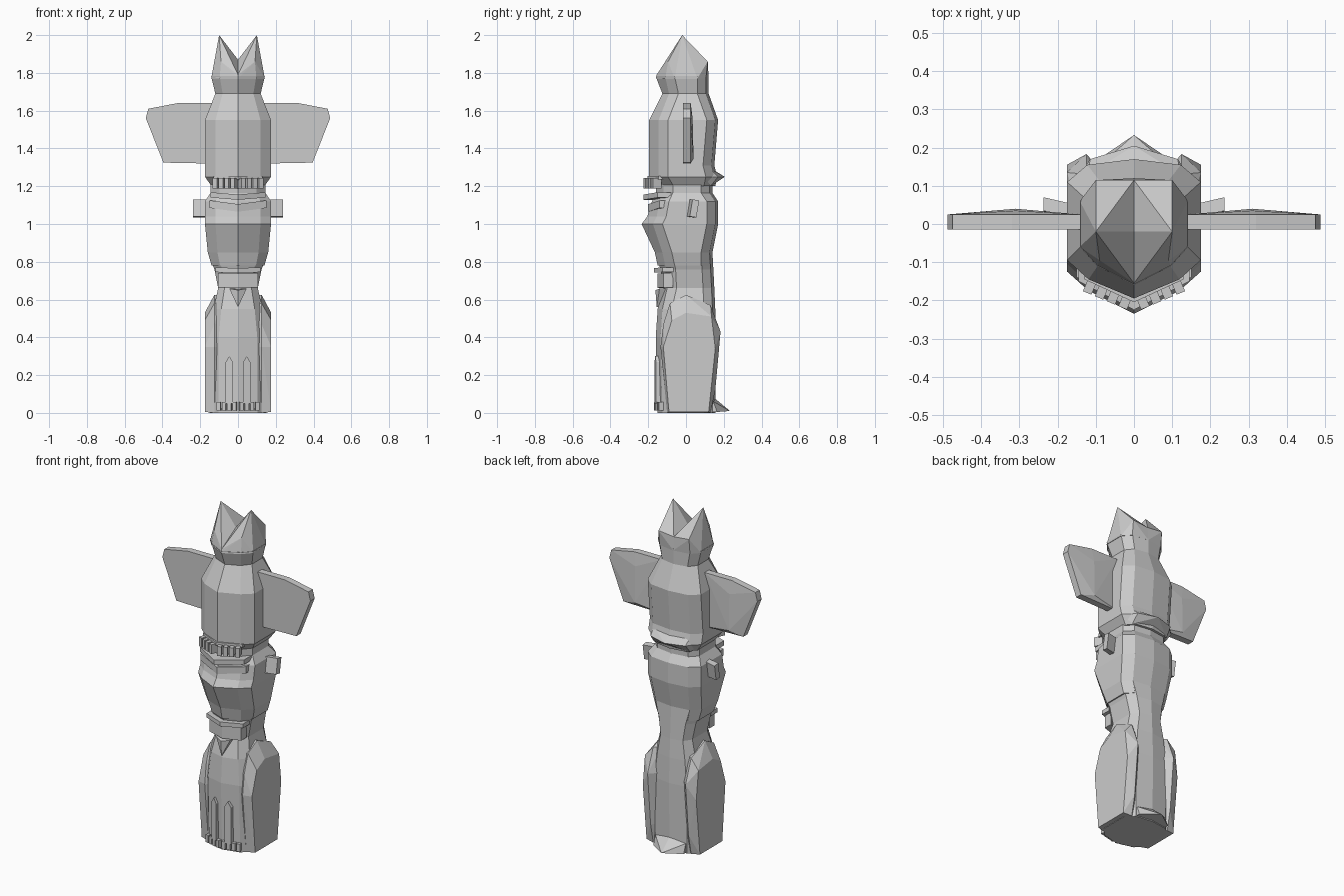
import bpy, bmesh
from mathutils import Vector, Matrix


def finish(name, bm, mirror=False):
    bmesh.ops.recalc_face_normals(bm, faces=bm.faces)
    me = bpy.data.meshes.new(name)
    bm.to_mesh(me)
    bm.free()
    ob = bpy.data.objects.new(name, me)
    bpy.context.collection.objects.link(ob)
    if mirror:
        ob.modifiers.new("mirror", 'MIRROR').use_mirror_merge = False
    return ob


def hull(name, pts, mirror=True):
    bm = bmesh.new()
    vs = [bm.verts.new(p) for p in pts]
    r = bmesh.ops.convex_hull(bm, input=vs)
    junk = [v for v in r['geom_interior'] if isinstance(v, bmesh.types.BMVert)]
    bmesh.ops.delete(bm, geom=junk, context='VERTS')
    bmesh.ops.dissolve_limit(bm, angle_limit=0.02, verts=bm.verts, edges=bm.edges)
    return finish(name, bm, mirror)


def loft(name, rings):
    # ring: z, half width, front y, back y, depth of the front crease
    bm = bmesh.new()
    loops = []
    for z, w, f, b, d in rings:
        half = [(0, f), (.68 * w, f + d), (w, f + d + .05), (w, b - .06), (.7 * w, b - .015), (0, b)]
        full = half + [(-x, y) for x, y in half[-2:0:-1]]
        loops.append([bm.verts.new((x, y, z)) for x, y in full])
    n = len(loops[0])
    for a, b in zip(loops, loops[1:]):
        for i in range(n):
            bm.faces.new((a[i], a[(i + 1) % n], b[(i + 1) % n], b[i]))
    bm.faces.new(loops[0])
    bm.faces.new(loops[-1])
    return finish(name, bm)


def v_band(name, z0, z1, f, w, d, sag=0, thick=.05):
    # lip that wraps the front crease, dipping at the middle
    hull_pts = []
    for z in (z0, z1):
        hull_pts += [(0, f, z - sag), (w, f + d, z), (w, f + d + thick, z), (0, f + thick, z - sag)]
    return hull(name, hull_pts)


def block(name, x, y, z, sx, sy, sz, turn=0):
    m = Matrix.Rotation(turn, 3, 'Z')
    pts = [Vector((x, y, z)) + m @ Vector((a * sx / 2, b * sy / 2, c * sz / 2))
           for a in (-1, 1) for b in (-1, 1) for c in (-1, 1)]
    return hull(name, pts)


# Carved trunk, bottom to top
loft("lower_body", [
    (0, .15, -.15, .155, .025), (.40, .15, -.16, .16, .025), (.55, .13, -.15, .155, .025),
    (.66, .105, -.12, .15, .02), (.76, .125, -.135, .145, .03), (.85, .16, -.165, .14, .04)])
loft("middle_body", [
    (.78, .14, -.15, .14, .04), (.85, .16, -.165, .14, .04), (1.0, .175, -.235, .17, .06),
    (1.04, .175, -.205, .17, .05), (1.12, .175, -.18, .17, .04),
    (1.165, .145, -.16, .14, .04), (1.21, .145, -.16, .14, .04)])
loft("upper_body", [
    (1.20, .14, -.165, .155, .05), (1.25, .175, -.195, .165, .05), (1.31, .175, -.195, .15, .05),
    (1.55, .175, -.195, .17, .05), (1.69, .12, -.125, .12, .035), (1.78, .142, -.16, .12, .05)])

# Head top with two pointed ears
hull("ears", [(0, -.16, 1.77), (.097, -.11, 1.77), (.142, -.06, 1.77), (.142, .06, 1.77),
              (.1, .105, 1.77), (0, .12, 1.77), (0, -.155, 1.79), (.09, -.095, 1.86),
              (.1, .115, 1.86), (0, .115, 1.85), (0, -.02, 1.87), (.1, -.02, 2.0), (.125, 0, 1.86)])

# Spread upper wings
wing = [(.14, 1.64), (.32, 1.64), (.475, 1.61), (.488, 1.56), (.395, 1.325), (.31, 1.335), (.14, 1.32)]
hull("spread_wing", [(x, y, z) for x, z in wing for y in (-.015, .025)] + [(.31, .04, 1.345), (.31, .035, 1.56)])

# Folded lower wings: wide inner outline, narrower outer face
inner = [(-.10, 0), (-.135, .35), (-.12, .47), (-.085, .58), (0, .625), (.13, .57), (.183, .43), (.155, .12), (.13, 0)]
outer = [(-.09, .005), (-.12, .35), (-.075, .49), (0, .53), (.135, .51), (.155, .34), (.12, .005)]
hull("folded_wing", [(.125, y, z) for y, z in inner] + [(.09, y * .8, z) for y, z in inner]
     + [(.176, y, z) for y, z in outer])

# Back ridge and tail wedge
hull("back_ridge", [(0, .205, 1.25), (.115, .17, 1.25), (.16, .10, 1.25), (.12, .13, 1.20), (0, .13, 1.20),
                    (.12, .13, 1.29), (0, .14, 1.29), (0, .1, 1.25)])
hull("tail", [(0, .233, .01), (.10, .165, .005), (.10, .13, .005), (0, .13, .005), (0, .155, .075), (.10, .145, .06)])

# Upper mouth: teeth and lips
for i in range(4):
    x = .02 + i * .031
    block("tooth", x, -.205 + .42 * x, 1.215, .024, .05, .055, .4)
v_band("upper_lip", 1.235, 1.255, -.205, .13, .06)
v_band("lower_lip", 1.14, 1.168, -.225, .145, .075, .012, .07)
v_band("chin", 1.085, 1.125, -.20, .15, .06, .02, .06)

# Side ear blocks
hull("side_ear", [(.15, y0 - .02, z) if x0 else (.237, y0, z)
                  for x0 in (0, 1) for y0, z in ((.02, 1.04), (.055, 1.035), (.035, 1.13), (.07, 1.125))])

# Lower face: brow, snout and beak
v_band("brow", .745, .77, -.17, .12, .045, .003, .06)
v_band("snout", .665, .74, -.15, .105, .03, .003, .05)
hull("beak", [(0, -.155, .56), (.046, -.14, .658), (0, -.162, .65), (0, -.10, .56), (.046, -.10, .658), (0, -.10, .658)])

# Breast feathers and claws
hull("feather", [(x, y + (.2 * x), z) for y in (-.172, -.14)
                 for x, z in ((.027, .05), (.065, .05), (.065, .27), (.046, .30), (.027, .27))])
for i in range(4):
    x = .016 + i * .028
    block("claw", x, -.156 + .25 * x, .035, .021, .03, .045, .24)
